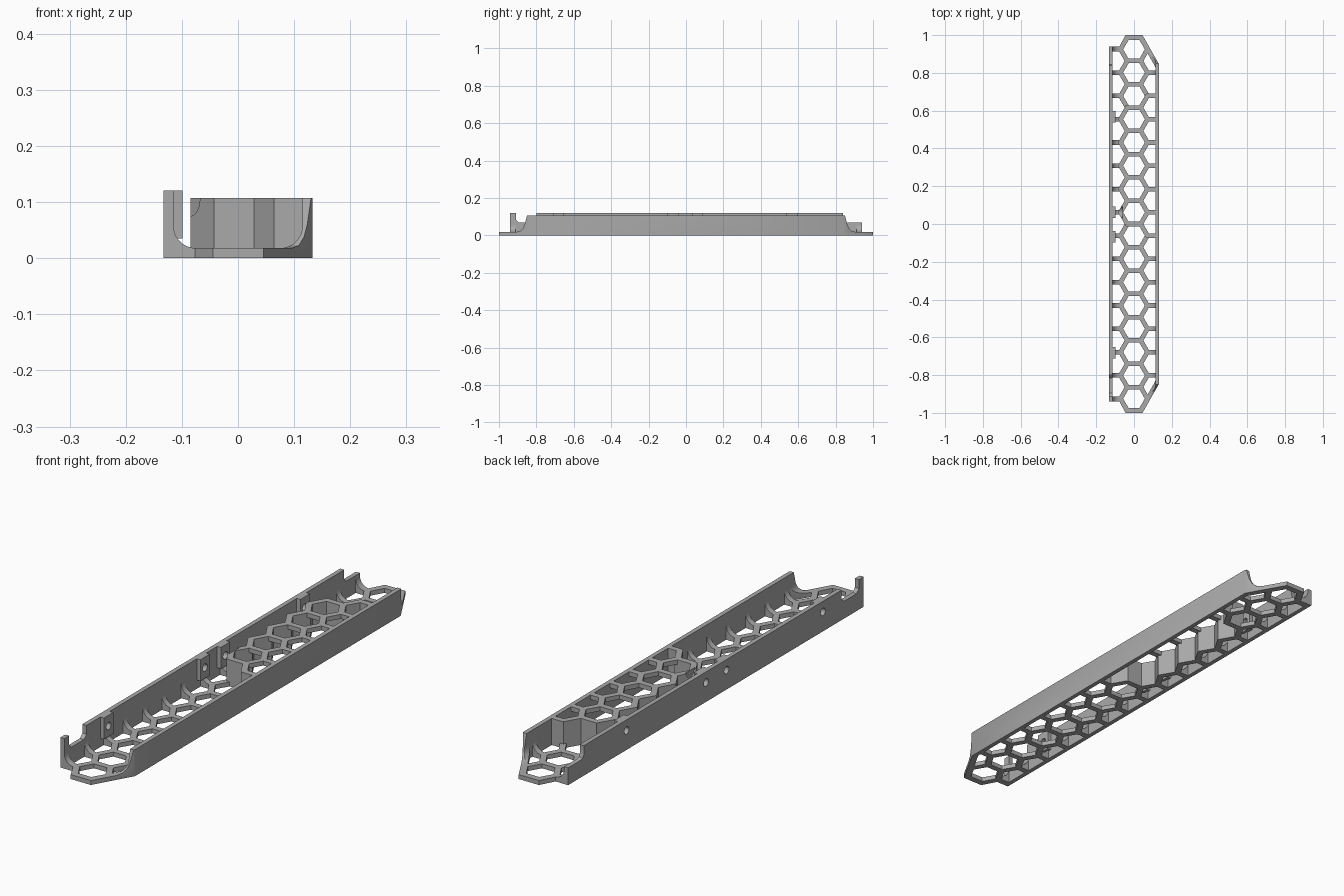
import bpy, bmesh, math
from mathutils import Vector, Matrix

if "Cube" in bpy.data.objects:
    bpy.data.objects.remove(bpy.data.objects["Cube"])

HALF_W, INNER, FLOOR = 0.133, 0.115, 0.018
LOW, HIGH = 0.107, 0.121
PITCH = 0.1233                    # spacing of hexagons along y
CELL = PITCH / math.sqrt(3)       # full hexagon radius
RIB = 0.024
HOLE = (PITCH - RIB) / math.sqrt(3)
COLUMN = 1.5 * CELL
PADS = [-0.682, -0.068, 0.062, 0.568]

grey = bpy.data.materials.new("plastic_grey")
grey.use_nodes = True
grey.diffuse_color = (0.4, 0.4, 0.4, 1)
grey.node_tree.nodes["Principled BSDF"].inputs["Base Color"].default_value = (0.4, 0.4, 0.4, 1)


def prism(bm, pts, axis, lo, hi):
    """Extrude a 2D outline along an axis between lo and hi."""
    place = {"x": lambda p, t: (t, p[0], p[1]),
             "y": lambda p, t: (p[0], t, p[1]),
             "z": lambda p, t: (p[0], p[1], t)}[axis]
    a = [bm.verts.new(place(p, lo)) for p in pts]
    b = [bm.verts.new(place(p, hi)) for p in pts]
    faces = [bm.faces.new(a), bm.faces.new(b)]
    n = len(pts)
    for i in range(n):
        j = (i + 1) % n
        faces.append(bm.faces.new((a[i], a[j], b[j], b[i])))
    bmesh.ops.recalc_face_normals(bm, faces=faces)


def make(name, bm):
    mesh = bpy.data.meshes.new(name)
    bm.to_mesh(mesh)
    bm.free()
    mesh.materials.append(grey)
    ob = bpy.data.objects.new(name, mesh)
    bpy.context.collection.objects.link(ob)
    return ob


def boolean(ob, bm, op="DIFFERENCE", overlap=False):
    """Apply a boolean with a temporary cutter."""
    cutter = make("cutter", bm)
    cutter.hide_render = True
    mod = ob.modifiers.new("cut", "BOOLEAN")
    mod.operation, mod.solver, mod.object = op, "EXACT", cutter
    mod.use_self = overlap
    deps = bpy.context.evaluated_depsgraph_get()
    mesh = bpy.data.meshes.new_from_object(ob.evaluated_get(deps))
    ob.modifiers.clear()
    ob.data = mesh
    bpy.data.objects.remove(cutter)


def clip(pts, nx, ny, d):
    """Keep the part of a convex outline where nx*x + ny*y <= d."""
    out = []
    for i, p in enumerate(pts):
        q = pts[(i + 1) % len(pts)]
        a, b = nx * p[0] + ny * p[1] - d, nx * q[0] + ny * q[1] - d
        if a <= 0:
            out.append(p)
        if a * b < 0:
            t = a / (a - b)
            out.append((p[0] + t * (q[0] - p[0]), p[1] + t * (q[1] - p[1])))
    return out


def hexagon(x, y, r):
    return [(x + r * math.cos(k * math.pi / 3), y + r * math.sin(k * math.pi / 3)) for k in range(6)]


def walls_clip(pts):
    return clip(clip(pts, 1, 0, INNER), -1, 0, INNER)


# Trough: U section with rounded inner corners
r = 0.04
arc = [(INNER - r + r * math.cos(a), FLOOR + r - r * math.sin(a))
       for a in (k * math.pi / 16 for k in range(9))]
section = [(-HALF_W, 0), (HALF_W, 0), (HALF_W, LOW), (INNER, LOW)] + arc
section += [(-x, z) for x, z in reversed(arc)] + [(-INNER, HIGH), (-HALF_W, HIGH)]
bm = bmesh.new()
prism(bm, section, "y", -1.1, 1.1)
tray = make("tray", bm)

# Plan outline with chamfered ends
half = [(HALF_W + 0.01, 0), (HALF_W, 0.845), (0.045, 1), (-0.045, 1), (-0.077, 0.94),
        (-HALF_W - 0.01, 0.94)]
half[0] = (HALF_W, 0)
half[-1] = (-HALF_W, 0.94)
outline = half[1:] + [(x, -y) for x, y in reversed(half[1:])]
bm = bmesh.new()
prism(bm, outline, "z", -0.1, 0.3)
boolean(tray, bm, "INTERSECT")

# Wall ends: swept plain wall, stepped and hooked opposite wall
bm = bmesh.new()
sweep = [(0.845, 0.2), (0.85, LOW), (0.862, 0.06), (0.872, 0.038), (0.888, 0.023), (0.91, FLOOR),
         (1.2, FLOOR), (1.2, 0.2)]
for s in (1, -1):
    prism(bm, [(s * y, z) for y, z in sweep], "x", 0.01, 0.3)
step = [(0.84, 0.2), (0.84, 0.085), (0.845, 0.074), (0.857, 0.07), (1.2, 0.07), (1.2, 0.2)]
prism(bm, step, "x", -0.3, -0.01)
hook_gap = [(-0.8, 0.2), (-0.8, 0.085), (-0.815, 0.07), (-0.895, 0.07), (-0.91, 0.085), (-0.91, 0.2)]
prism(bm, hook_gap, "x", -0.3, -0.01)
boolean(tray, bm)

# Honeycomb openings in the floor
bm = bmesh.new()
cells = [(0, (k + 0.5) * PITCH) for k in range(-8, 8)]
cells += [(s * COLUMN, k * PITCH) for s in (1, -1) for k in range(-7, 8)]
edge = Vector((0.155, HALF_W - 0.045)).normalized()
limit = edge.dot(Vector((0.045, 1))) - RIB
for x, y in cells:
    pts = walls_clip(hexagon(x, y, HOLE))
    if x > 0:
        pts = clip(pts, edge.x, edge.y, limit)
        pts = clip(pts, edge.x, -edge.y, limit)
    prism(bm, pts, "z", -0.1, 0.2)
boolean(tray, bm)

# Pocket: the floor is removed below the raised honeycomb
raised = [(0, (k + 0.5) * PITCH) for k in range(5)] + [(COLUMN, k * PITCH) for k in range(6)]
bm = bmesh.new()
for x, y in raised:
    prism(bm, walls_clip(hexagon(x, y, CELL + 0.001)), "z", -0.1, 0.2)
boolean(tray, bm, overlap=True)

# Raised honeycomb: ribs on top, full-height walls round its border
edges = {}
for x, y in raised:
    pts = hexagon(x, y, CELL)
    for i in range(6):
        p, q = Vector(pts[i]), Vector(pts[(i + 1) % 6])
        if min(p.x, q.x) > INNER - 0.01:
            continue
        key = tuple(round(v, 3) for v in (p + q) / 2)
        edges.setdefault(key, []).append((p, q))


def rib(bm, p, q, z0, z1):
    d = (q - p).normalized()
    n = Vector((-d.y, d.x)) * RIB / 2
    p, q = p - d * 0.006, q + d * 0.006
    prism(bm, clip([p + n, q + n, q - n, p - n], 1, 0, INNER + 0.003), "z", z0, z1)


ribs, border = bmesh.new(), bmesh.new()
for uses in edges.values():
    p, q = uses[0]
    if len(uses) == 1:
        rib(border, p, q, 0, LOW)
    else:
        rib(ribs, p, q, LOW - FLOOR, LOW)
make("raised_honeycomb", ribs)
pocket_wall = make("pocket_wall", border)

# Tool clearance groove in the pocket corner
bm = bmesh.new()
groove = [(PADS[2] + 0.03 * math.cos(a), 0.105 + 0.03 * math.sin(a))
          for a in (k * math.pi / 12 for k in range(24))]
prism(bm, groove, "x", -0.11, -0.06)
boolean(pocket_wall, bm, overlap=True)


# Screw pads and their holes
def screw_holes():
    bm = bmesh.new()
    for y in PADS:
        pts = [(y + 0.015 * math.cos(k * math.pi / 10), 0.078 + 0.015 * math.sin(k * math.pi / 10))
               for k in range(20)]
        prism(bm, pts, "x", -0.2, -0.09)
    return bm


bm = bmesh.new()
for y in PADS:
    prism(bm, [(y - 0.03, 0.035), (y + 0.03, 0.035), (y + 0.03, HIGH), (y - 0.03, HIGH)],
          "x", -INNER - 0.003, -0.099)
pads = make("screw_pads", bm)
for ob in (tray, pads):
    boolean(ob, screw_holes())

# Smooth the rounded parts, keep the edges sharp
for ob in (tray, pads, pocket_wall):
    bpy.ops.object.select_all(action="DESELECT")
    ob.select_set(True)
    bpy.context.view_layer.objects.active = ob
    bpy.ops.object.shade_smooth_by_angle(angle=math.radians(30))
